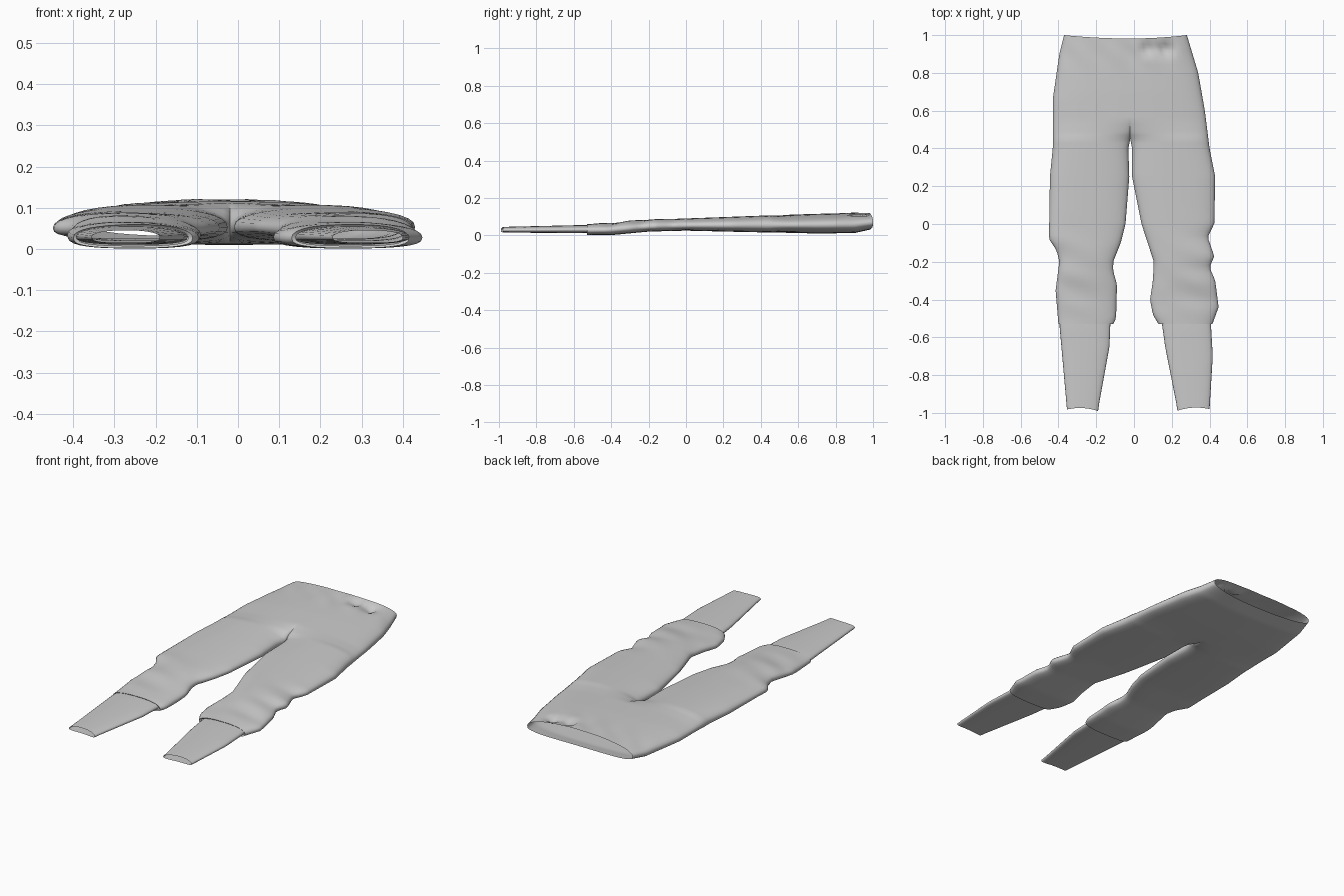
import bpy
import bmesh
from math import sin, cos, pi, exp, radians

cube = bpy.data.objects.get("Cube")
if cube:
    bpy.data.objects.remove(cube)

cloth = bpy.data.materials.new("grey_cloth")
cloth.use_nodes = True
GREY = (0.6, 0.6, 0.6, 1)
cloth.diffuse_color = GREY
cloth.node_tree.nodes["Principled BSDF"].inputs["Base Color"].default_value = GREY

AROUND = 32
SEAM, CROTCH, WAIST, CUFF = -0.02, 0.45, 1.0, -0.53

# Silhouette keys as (y, x), running from the waist down
RIGHT_OUT = [(1, -.37), (.9, -.395), (.66, -.43), (.4, -.43), (.25, -.445), (-.08, -.45),
             (-.14, -.41), (-.2, -.395), (-.35, -.415), (-.53, -.4)]
RIGHT_IN = [(.45, SEAM), (.4, -.03), (.25, -.025), (0, -.045), (-.1, -.07), (-.2, -.11),
            (-.25, -.11), (-.32, -.09), (-.5, -.095), (-.53, -.11)]
LEFT_OUT = [(1, .28), (.9, .31), (.8, .34), (.6, .375), (.4, .4), (.25, .43), (0, .425),
            (-.07, .39), (-.17, .425), (-.23, .4), (-.3, .43), (-.44, .448), (-.53, .415)]
LEFT_IN = [(.45, SEAM), (.4, -.01), (.25, -.01), (0, .04), (-.2, .105), (-.3, .1),
           (-.4, .085), (-.48, .1), (-.53, .13)]
SOCK_RIGHT = [(-.4, -.38), (-.53, -.395), (-.98, -.355)], [(-.4, -.12), (-.65, -.13), (-.98, -.19)]
SOCK_LEFT = [(-.4, .4), (-.7, .417), (-.98, .4)], [(-.4, .13), (-.65, .165), (-.98, .23)]
# Heights of the upper and lower cloth as (y, z)
TOP = [(1, .12), (.7, .115), (.4, .105), (0, .09), (-.2, .085), (-.4, .066), (-.53, .06)]
BASE = [(1, .03), (.9, .012), (.7, .01), (.3, .018), (0, .025), (-.2, .02), (-.4, .001), (-.53, .002)]
SOCK_TOP = [(-.4, .055), (-.55, .055), (-.98, .045)]
SOCK_BASE = [(-.4, .01), (-.98, .015)]


def at(keys, y):
    """Interpolate a key list that runs downwards in y."""
    if y >= keys[0][0]:
        return keys[0][1]
    for (y0, v0), (y1, v1) in zip(keys, keys[1:]):
        if y >= y1:
            return v0 + (v1 - v0) * (y0 - y) / (y0 - y1)
    return keys[-1][1]


def wrinkle(x, y):
    """Soft folds at the waistband and around the gathered lower legs."""
    gather = exp(-((y + .3) / .2) ** 2)
    band = exp(-((y - .9) / .07) ** 2)
    return (.004 * gather * sin(38 * y + 12 * x) * cos(9 * x)
            + .004 * band * sin(37 * x + 20 * y))


def pucker(x, y):
    """Pinched dents beside the waistband's middle."""
    return sum(d * max(0, 1 - abs(x - cx) / .045) * max(0, 1 - abs(y - .93) / .06)
               for cx, d in ((.07, .03), (.17, .035)))


def row(y, outer, inner, top, base, open_seam=0.0, folds=True):
    """A flattened ring from the inner seam, over the top, round the outside and back."""
    xo, xi, zt, zb = at(outer, y), at(inner, y), at(top, y), at(base, y)
    edge = zb + .42 * (zt - zb)
    points = []
    for k in range(AROUND + 1):
        f = (1 - cos(2 * pi * k / AROUND)) / 2
        upper = k < AROUND / 2
        n = 2.3 if upper else 2.8
        leg = (1 - abs(2 * f - 1) ** n) ** (1 / n)
        hip = max(0, 1 - f ** n) ** (1 / n)
        rise = leg + (hip - leg) * open_seam
        x = xi + (xo - xi) * f
        z = edge + rise * ((zt if upper else zb) - edge)
        if folds and upper:
            z += rise * wrinkle(x, y) - pucker(x, y)
        dip = .018 * (1 - f * f) * max(0, (y - .9) / .1)
        points.append((x, y - dip, max(0, z)))
    return points


def loft(bm, rows):
    rings = [[bm.verts.new(p) for p in r] for r in rows]
    for a, b in zip(rings, rings[1:]):
        for k in range(AROUND):
            bm.faces.new((a[k], a[k + 1], b[k + 1], b[k]))


def finish(bm, name):
    bmesh.ops.remove_doubles(bm, verts=bm.verts, dist=.0005)
    bmesh.ops.recalc_face_normals(bm, faces=bm.faces)
    mesh = bpy.data.meshes.new(name)
    bm.to_mesh(mesh)
    bm.free()
    mesh.materials.append(cloth)
    ob = bpy.data.objects.new(name, mesh)
    bpy.context.collection.objects.link(ob)
    bpy.ops.object.select_all(action='DESELECT')
    ob.select_set(True)
    bpy.context.view_layer.objects.active = ob
    bpy.ops.object.shade_smooth_by_angle(angle=radians(50))


def spaced(start, end, count):
    return [start + (end - start) * i / count for i in range(count + 1)]


# Trousers: two halves share an open seam at the hips and close into legs at the crotch
bm = bmesh.new()
for outer, inner in ((RIGHT_OUT, RIGHT_IN), (LEFT_OUT, LEFT_IN)):
    rows = []
    for y in spaced(WAIST, CROTCH, 28) + spaced(CROTCH, CUFF, 44)[1:]:
        seam = min(1, max(0, (y - CROTCH) / .1)) ** .5
        rows.append(row(y, outer, inner, TOP, BASE, seam))
    # Hem turned in towards the sock
    cx = (at(outer, CUFF) + at(inner, CUFF)) / 2
    rows.append([(cx + (x - cx) * .93, y + .006, .03 + (z - .03) * .8) for x, y, z in rows[-1]])
    loft(bm, rows)
finish(bm, "trousers")

# Tapered lower legs emerging from the cuffs
for name, (outer, inner) in (("right_lower_leg", SOCK_RIGHT), ("left_lower_leg", SOCK_LEFT)):
    bm = bmesh.new()
    rows = [row(y, outer, inner, SOCK_TOP, SOCK_BASE, folds=False) for y in spaced(-.45, -.98, 16)]
    # Slightly slanted, scooped ankle opening
    mid = (outer[-1][1] + inner[-1][1]) / 2
    half = abs(outer[-1][1] - mid)
    rows[-1] = [(x, y + .012 * (1 - ((x - mid) / half) ** 2) - .02 * (1 - abs(x) / .4), z)
                for x, y, z in rows[-1]]
    loft(bm, rows)
    finish(bm, name)
